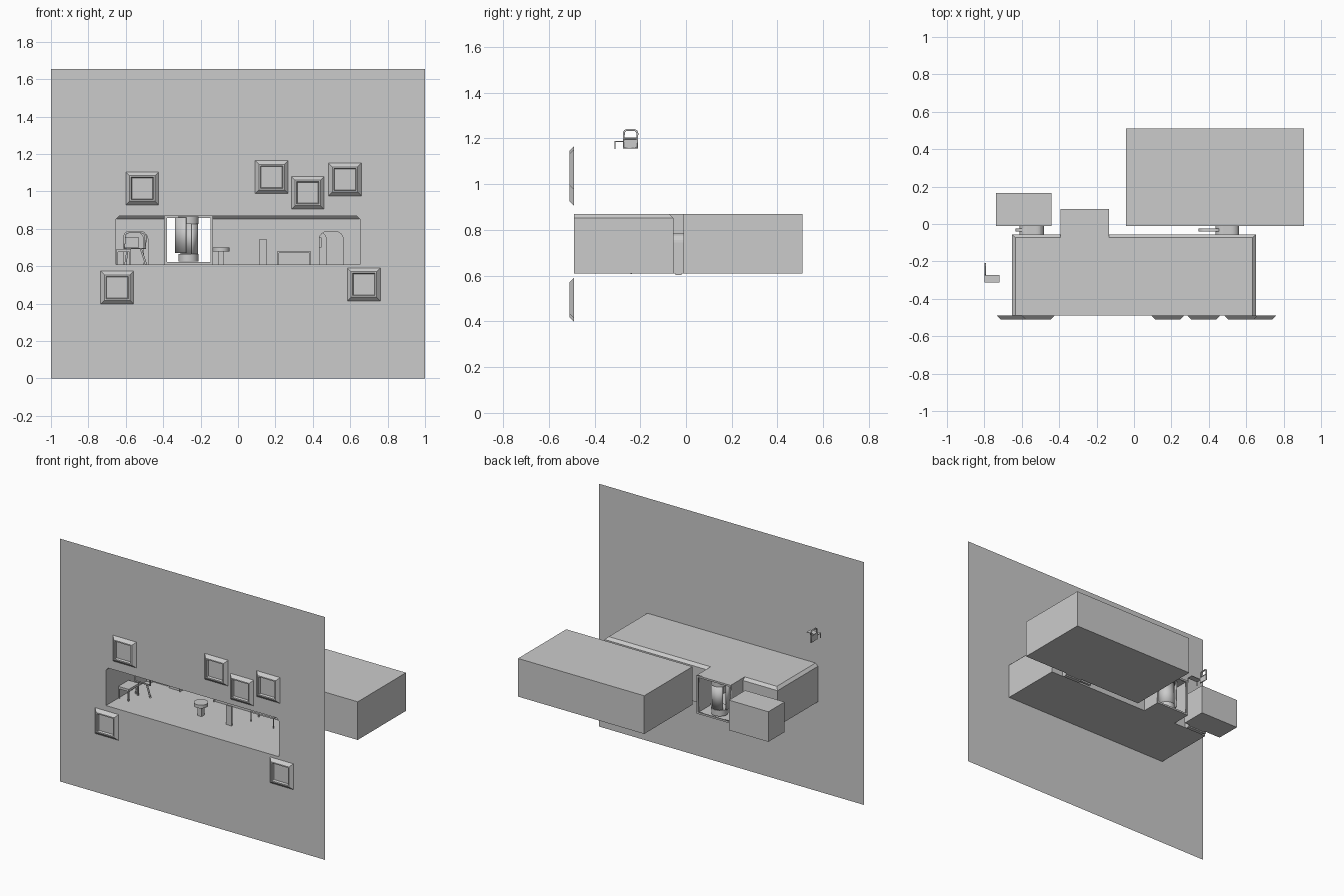
import bpy, bmesh, math
from mathutils import Vector

if "Cube" in bpy.data.objects:
    bpy.data.objects.remove(bpy.data.objects["Cube"])

F = -0.49          # front wall plane
ZF, ZC = 0.61, 0.87  # floor and ceiling heights


def obj(name, verts, faces):
    me = bpy.data.meshes.new(name)
    me.from_pydata([tuple(v) for v in verts], [], faces)
    o = bpy.data.objects.new(name, me)
    bpy.context.collection.objects.link(o)
    return o


def quads(name, qs):
    v = [p for q in qs for p in q]
    n, f = 0, []
    for q in qs:
        f.append(list(range(n, n + len(q))))
        n += len(q)
    o = obj(name, v, f)
    bm = bmesh.new()
    bm.from_mesh(o.data)
    bmesh.ops.remove_doubles(bm, verts=bm.verts, dist=1e-4)
    bm.to_mesh(o.data)
    return o


def box(name, x0, x1, y0, y1, z0, z1, skip=()):
    v = [(x, y, z) for z in (z0, z1) for y in (y0, y1) for x in (x0, x1)]
    f = {'bottom': (0, 2, 3, 1), 'top': (4, 5, 7, 6), 'front': (0, 1, 5, 4),
         'back': (3, 2, 6, 7), 'left': (2, 0, 4, 6), 'right': (1, 3, 7, 5)}
    return obj(name, v, [f[k] for k in f if k not in skip])


def plate(name, loops, y, thick=0.0):
    """Filled flat outline with holes in the x-z plane."""
    cu = bpy.data.curves.new(name, 'CURVE')
    cu.dimensions, cu.fill_mode, cu.extrude = '2D', 'BOTH', thick / 2
    for lp in loops:
        s = cu.splines.new('POLY')
        s.points.add(len(lp) - 1)
        for p, (x, z) in zip(s.points, lp):
            p.co = (x, z, 0, 1)
        s.use_cyclic_u = True
    tmp = bpy.data.objects.new(name + '_outline', cu)
    bpy.context.collection.objects.link(tmp)
    dg = bpy.context.evaluated_depsgraph_get()
    me = bpy.data.meshes.new_from_object(tmp.evaluated_get(dg))
    bpy.data.objects.remove(tmp)
    for v in me.vertices:
        x, z, t = v.co
        v.co = (x, y + t, z)
    o = bpy.data.objects.new(name, me)
    bpy.context.collection.objects.link(o)
    return o


def rect(x0, x1, z0, z1):
    return [(x0, z0), (x1, z0), (x1, z1), (x0, z1)]


def arch(x0, x1, z0, z1, r=0.04, n=6):
    """Doorway outline, from left foot over the top to right foot."""
    p = [(x0, z0)]
    for cx, a0 in ((x0 + r, 180), (x1 - r, 90)):
        for i in range(n + 1):
            a = math.radians(a0 - 90 * i / n)
            p.append((cx + r * math.cos(a), z1 - r + r * math.sin(a)))
    return p + [(x1, z0)]


def strip(name, pts, y0, y1):
    n = len(pts)
    return obj(name, [(x, y, z) for y in (y0, y1) for x, z in pts],
               [(i, i + 1, n + i + 1, n + i) for i in range(n - 1)])


def tube(name, pts, r, closed=False):
    cu = bpy.data.curves.new(name, 'CURVE')
    cu.dimensions, cu.bevel_depth, cu.bevel_resolution = '3D', r, 1
    s = cu.splines.new('POLY')
    s.points.add(len(pts) - 1)
    for p, c in zip(s.points, pts):
        p.co = (*c, 1)
    s.use_cyclic_u = closed
    o = bpy.data.objects.new(name, cu)
    bpy.context.collection.objects.link(o)
    return o


def cyl(name, x, y, z0, z1, r, n=24):
    bpy.ops.mesh.primitive_cylinder_add(vertices=n, radius=r, depth=z1 - z0, location=(x, y, (z0 + z1) / 2))
    bpy.context.object.name = name
    bpy.ops.object.shade_smooth_by_angle()


# front wall with a long chamfered opening
X, C = 0.652, 0.018
opening = [(-X, ZF), (X, ZF), (X, ZC - C), (X - C, ZC), (-X + C, ZC), (-X, ZC - C)]
plate('front_wall', [rect(-1, 1, 0, 1.655), opening], F)

# main room shell, with an alcove gap in the back
B, A0, A1, AB = -0.055, -0.392, -0.135, 0.08
zt = ZC - C
xs, yb = X - C, B - C
shell = [[(-X, F, ZF), (X, F, ZF), (X, B, ZF), (-X, B, ZF)],
         [(-xs, F, ZC), (xs, F, ZC), (xs, yb, ZC), (-xs, yb, ZC)]]
for s in (-1, 1):
    shell.append([(s * X, F, ZF), (s * X, B, ZF), (s * X, B, zt), (s * X, F, zt)])
    shell.append([(s * X, F, zt), (s * X, B, zt), (s * xs, yb, ZC), (s * xs, F, ZC)])
shell.append([(-X, B, zt), (A0, B, zt), (A0, yb, ZC), (-xs, yb, ZC)])
shell.append([(A1, B, zt), (X, B, zt), (xs, yb, ZC), (A1, yb, ZC)])
quads('room_shell', shell)

# doorways: back walls, tunnels, side rooms and sliding doors
doors = [('left', -0.612, -0.482, -X, A0, -0.633, (-0.737, -0.44, 0.165, 0.815)),
         ('right', 0.435, 0.562, A1, X, 0.345, (-0.042, 0.91, 0.51, ZC))]
for side, d0, d1, w0, w1, slide, (b0, b1, by, bz) in doors:
    a = arch(d0, d1, ZF, 0.785)
    plate(side + '_back_wall', [[(w0, ZF)] + a + [(w1, ZF), (w1, zt), (w0, zt)]], B)
    strip(side + '_door_tunnel', a + [a[0]], B, -0.01)
    box(side + '_side_room', b0, b1, -0.01, by, ZF, bz, skip=('front',))
    plate(side + '_side_room_front', [[(b0, ZF)] + a + [(b1, ZF), (b1, bz), (b0, bz)]], -0.01)
    e0, e1 = slide, slide + 0.13
    plate(side + '_sliding_door', [arch(e0, e1, ZF, 0.783),
          rect(e0 + 0.03, e1 - 0.03, 0.70, 0.755)], -0.032, 0.016)
    box(side + '_door_rail', d0, d1, -0.045, -0.02, 0.602, ZF)
box('door_handle', 0.408, 0.422, B - 0.008, B, 0.697, 0.713)

# alcove with open framed back
box('alcove', A0, A1, yb, AB, ZF, ZC, skip=('front', 'back'))
plate('alcove_back_frame', [rect(A0, A1, ZF, ZC), rect(A0 + 0.012, A1 - 0.012, ZF + 0.012, ZC - 0.012)], AB - 0.004, 0.008)

# standing pod: caps, curved shell and a curved door slid to the left
px, py = -0.265, 0.015
cyl('pod_base', px, py, 0.625, 0.665, 0.053)
cyl('pod_cap', px, py, 0.825, 0.865, 0.055)
for nm, r, a0, a1, z0, z1 in (('pod_shell', 0.05, -70, 150, 0.665, 0.825),
                              ('pod_door', 0.072, 160, 260, 0.67, 0.862)):
    n = 16
    ang = [math.radians(a0 + (a1 - a0) * i / n) for i in range(n + 1)]
    v = [(px + r * math.cos(t), py + r * math.sin(t), z) for z in (z0, z1) for t in ang]
    o = obj(nm, v, [(i, i + 1, n + 2 + i, n + 1 + i) for i in range(n)])
    o.modifiers.new('thickness', 'SOLIDIFY').thickness = 0.008
    for p in o.data.polygons:
        p.use_smooth = True


def table(name, x0, x1, y0, y1, z, t, leg):
    box(name + '_top', x0, x1, y0, y1, z - t, z)
    for i, x in enumerate((x0, x1 - leg)):
        for j, y in enumerate((y0, y1 - leg)):
            box(f'{name}_leg_{i}{j}', x, x + leg, y, y + leg, ZF, z - t)


# furniture
table('long_table', 0.212, 0.388, -0.17, -0.08, 0.682, 0.01, 0.006)
table('side_seat', -0.65, -0.572, -0.36, -0.25, 0.692, 0.016, 0.008)
cyl('pedestal_top', -0.09, -0.27, 0.678, 0.70, 0.045, 16)
box('pedestal_leg', -0.105, -0.075, -0.285, -0.255, ZF, 0.678)
box('upright_panel', 0.112, 0.155, -0.29, -0.28, ZF, 0.742)


# rounded chair back with slanted legs
back = arch(-0.607, -0.495, 0.695, 0.782, 0.022, 4)
tube('chair_back', [(x, -0.24, z) for x, z in back], 0.006, True)
tube('chair_leg_right', [(-0.52, -0.24, 0.695), (-0.492, -0.24, ZF)], 0.006)
tube('chair_leg_left', [(-0.59, -0.24, 0.695), (-0.602, -0.24, ZF)], 0.006)

# small spare chair floating behind the wall
fr = arch(-0.272, -0.213, 1.16, 1.237, 0.015, 4)
tube('spare_chair_frame', [(-0.795, y, z) for y, z in fr], 0.005, True)
tube('spare_chair_bar', [(-0.795, -0.27, 1.2), (-0.795, -0.215, 1.2)], 0.004)
box('spare_chair_panel', -0.798, -0.793, -0.27, -0.215, 1.16, 1.2)
box('spare_chair_seat', -0.80, -0.72, -0.313, -0.272, 1.184, 1.188)
for i, x in enumerate((-0.80, -0.724)):
    box(f'spare_chair_leg_{i}', x, x + 0.004, -0.313, -0.309, 1.154, 1.184)

# six bevelled picture frames
prof = [(0.088, F), (0.068, F - 0.02), (0.06, F - 0.02), (0.056, F - 0.005)]
for k, (cx, cz) in enumerate([(-0.512, 1.016), (0.18, 1.077), (0.373, 0.993),
                              (0.572, 1.064), (-0.646, 0.486), (0.673, 0.503)]):
    v = [(cx + a * h, y, cz + b * h) for h, y in prof for a, b in ((-1, -1), (1, -1), (1, 1), (-1, 1))]
    f = [(4 * r + i, 4 * r + (i + 1) % 4, 4 * r + 4 + (i + 1) % 4, 4 * r + 4 + i) for r in range(3) for i in range(4)]
    obj(f'picture_frame_{k}', v, f + [(12, 13, 14, 15)])
